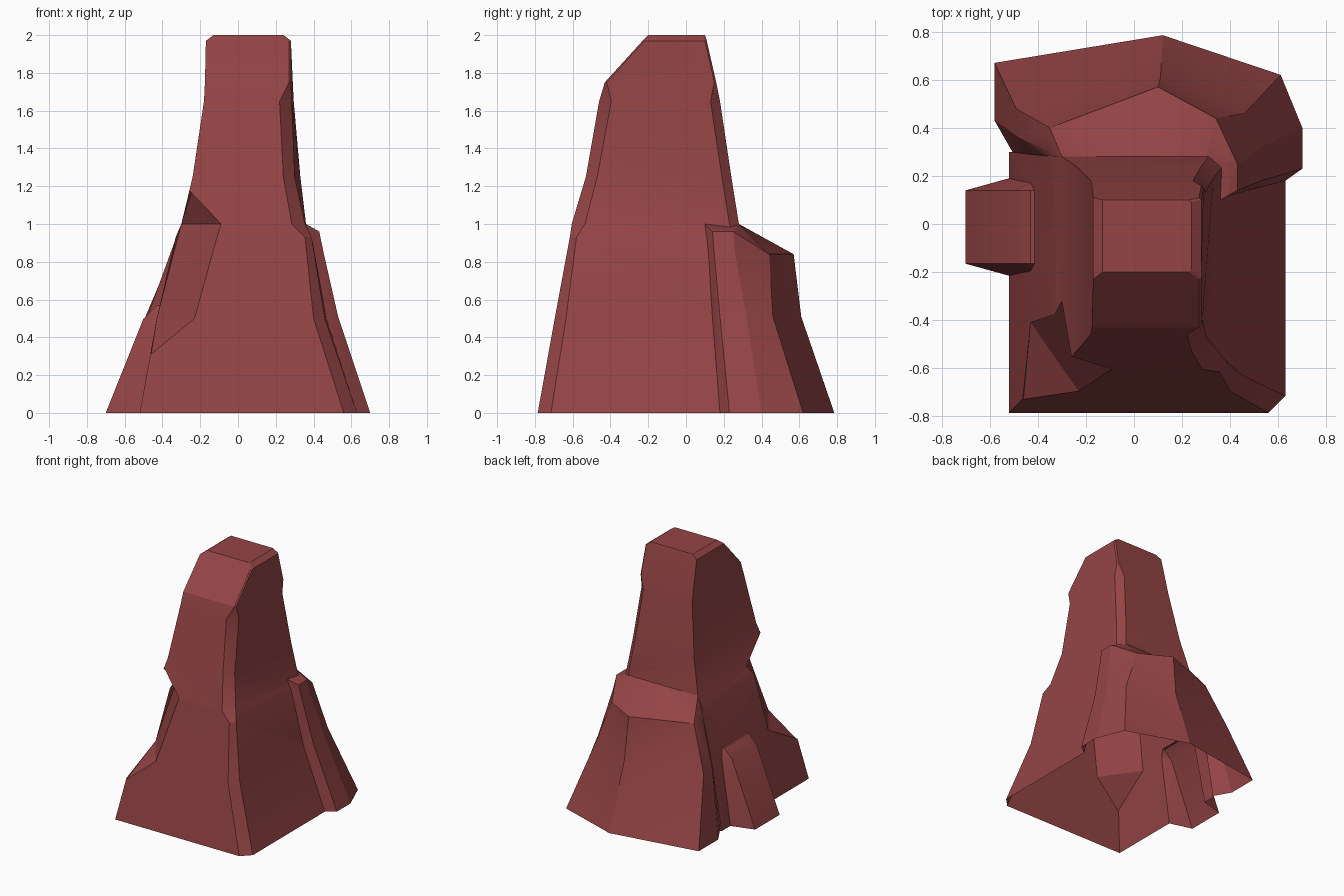
import bpy
import bmesh
from math import radians

default_cube = bpy.data.objects.get("Cube")
if default_cube:
    bpy.data.objects.remove(default_cube, do_unlink=True)

# One flat colour for the whole rock
red_stone = bpy.data.materials.new("red_stone")
red_stone.use_nodes = True
colour = (0.30, 0.058, 0.06, 1)
red_stone.diffuse_color = colour
red_stone.node_tree.nodes["Principled BSDF"].inputs["Base Color"].default_value = colour


def finish_mesh(name, bm):
    """Turn a closed bmesh into an object with the stone material."""
    bmesh.ops.recalc_face_normals(bm, faces=bm.faces[:])
    mesh = bpy.data.meshes.new(name)
    bm.to_mesh(mesh)
    bm.free()
    mesh.materials.append(red_stone)
    obj = bpy.data.objects.new(name, mesh)
    bpy.context.collection.objects.link(obj)
    return obj


def loft(name, rings):
    """Bridge rings of equal length from bottom to top and cap both ends."""
    bm = bmesh.new()
    loops = [[bm.verts.new(point) for point in ring] for ring in rings]
    for lower, upper in zip(loops, loops[1:]):
        for i in range(len(lower)):
            j = (i + 1) % len(lower)
            bm.faces.new((lower[i], lower[j], upper[j], upper[i]))
    bm.faces.new(loops[0])
    bm.faces.new(loops[-1])
    bmesh.ops.triangulate(bm, faces=bm.faces[:])
    return finish_mesh(name, bm)


def hull(name, points):
    """Convex solid around a handful of points."""
    bm = bmesh.new()
    for point in points:
        bm.verts.new(point)
    bmesh.ops.convex_hull(bm, input=bm.verts[:])
    return finish_mesh(name, bm)


def combine(target, other, operation):
    """Apply a boolean to the target and discard the other solid."""
    modifier = target.modifiers.new(operation.lower(), "BOOLEAN")
    modifier.operation = operation
    modifier.solver = "EXACT"
    modifier.object = other
    other.hide_render = True
    bpy.context.view_layer.objects.active = target
    bpy.ops.object.modifier_apply(modifier=modifier.name)
    bpy.data.objects.remove(other, do_unlink=True)


# Tower: each level gives height, left, right at front, right at back,
# front, back and the size of the chamfer on the front corner
def tower_ring(z, left, right_front, right_back, front, back, chamfer):
    back_cut = min(0.05, chamfer)
    outline = (
        (left, front),
        (right_front - chamfer, front),
        (right_front, front + chamfer),
        (right_back, back - back_cut),
        (right_back - back_cut, back),
        (left, back),
    )
    return [(x, y, z) for x, y in outline]


tower_levels = (
    (0, -.52, .63, .63, -.785, .30, .07),
    (.5, -.43, .46, .47, -.695, .29, .06),
    (.93, -.33, .39, .38, -.615, .28, .035),
    (1, -.30, .355, .36, -.605, .28, .07),
    (1.25, -.24, .30, .33, -.53, .24, .06),
    (1.65, -.18, .285, .295, -.46, .18, .065),
    (1.75, -.175, .28, .29, -.43, .16, .01),
    (1.97, -.17, .28, .28, -.23, .11, .01),
    (2, -.13, .24, .24, -.2, .10, .01),
)
rock = loft("rock_tower", [tower_ring(*level) for level in tower_levels])

# Broken notch in the front corner of the tower
notch = hull("corner_notch", (
    (-.24, -.53, 1.19),
    (-.09, -.605, 1),
    (-.30, -.32, 1),
    (-.43, -.41, .5),
    (-.23, -.695, .5),
    (-.46, -.73, .31),
    (-.55, -.85, .5),
    (-.42, -.8, 1),
))
combine(rock, notch, "DIFFERENCE")

# Buttress wrapping the back and one rear corner
buttress_outlines = (
    (0, ((-.58, .43), (-.58, .67), (.12, .785), (.61, .62), (.70, .40),
         (.70, .23), (.63, .18), (.2, .1), (-.5, .29))),
    (.51, ((-.48, .36), (-.49, .48), (.11, .61), (.46, .46), (.53, .32),
           (.53, .18), (.47, .14), (.2, .1), (-.40, .26))),
    (.84, ((-.36, .30), (-.35, .40), (.10, .57), (.34, .44), (.455, .26),
           (.455, .15), (.385, .11), (.2, .1), (-.32, .22))),
    (1, ((-.29, .24), (-.3, .28), (.05, .28), (.3, .28), (.43, .25),
         (.43, .14), (.36, .10), (.2, .1), (-.27, .2))),
)
buttress_rings = [[(x, y, z) for x, y in outline] for z, outline in buttress_outlines]
# The outer rear lip of the buttress dips slightly
buttress_rings[-1] = [(x, y, z - .04 if x > .4 else z) for x, y, z in buttress_rings[-1]]
combine(rock, loft("rear_buttress", buttress_rings), "UNION")


# Small spur leaning against the side wall
def spur_ring(z, outer, inner, flare):
    near, far = -.165, .14
    return [
        (outer, near, z),
        (outer, far, z),
        (inner, far + flare, z),
        (inner + .1, far, z),
        (inner + .1, near, z),
        (inner, near - flare, z),
    ]


spur = loft("side_spur", [
    spur_ring(0, -.70, -.52, .05),
    spur_ring(.5, -.5, -.43, .03),
    spur_ring(.57, -.43, -.40, 0),
])
combine(rock, spur, "UNION")

# Leave the underside open and clean up the joins
bm = bmesh.new()
bm.from_mesh(rock.data)
bmesh.ops.remove_doubles(bm, verts=bm.verts[:], dist=0.0005)
underside = [f for f in bm.faces if all(abs(v.co.z) < 0.001 for v in f.verts)]
bmesh.ops.delete(bm, geom=underside, context="FACES")
bm.to_mesh(rock.data)
bm.free()

# Smooth the gentle bends, keep the ridges sharp
bpy.ops.object.select_all(action="DESELECT")
rock.select_set(True)
bpy.context.view_layer.objects.active = rock
bpy.ops.object.shade_smooth_by_angle(angle=radians(25))
